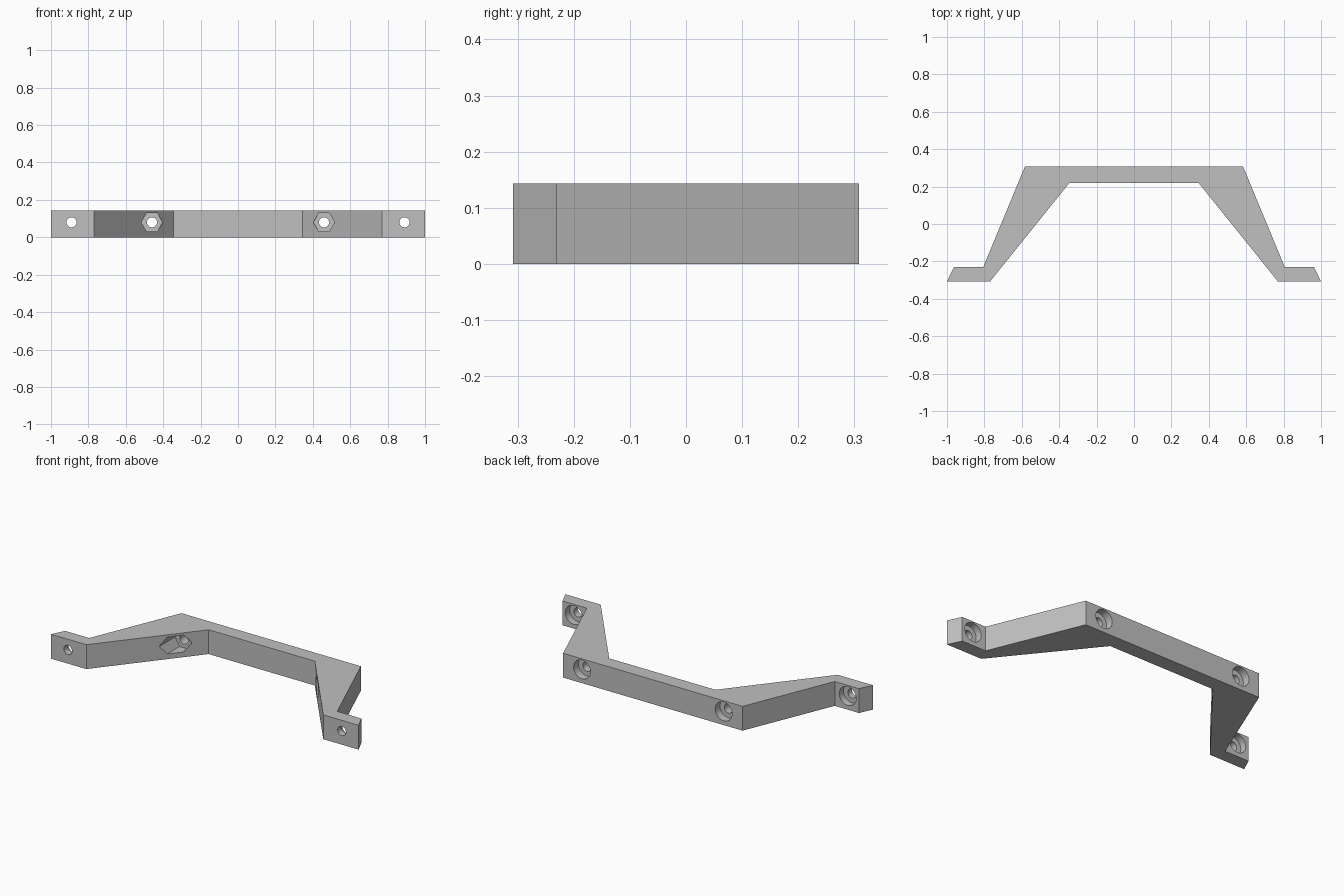
import bpy, bmesh
from math import pi
from mathutils import Matrix

cube = bpy.data.objects.get("Cube")
if cube:
    bpy.data.objects.remove(cube, do_unlink=True)

HEIGHT = 0.143
HOLE_Z = 0.08

grey = bpy.data.materials.new("plain_grey")
grey.use_nodes = True
colour = (0.53, 0.53, 0.53, 1)
grey.diffuse_color = colour
grey.node_tree.nodes["Principled BSDF"].inputs["Base Color"].default_value = colour


def make_object(name, bm):
    bmesh.ops.recalc_face_normals(bm, faces=bm.faces)
    mesh = bpy.data.meshes.new(name)
    bm.to_mesh(mesh)
    bm.free()
    mesh.materials.append(grey)
    obj = bpy.data.objects.new(name, mesh)
    bpy.context.collection.objects.link(obj)
    return obj


# Bracket body: mirrored half outline, extruded upward
half = [(0.345, 0.22), (0.77, -0.308), (1.0, -0.308),
        (0.963, -0.23), (0.806, -0.23), (0.583, 0.308)]
outline = half + [(-x, y) for x, y in reversed(half)]
bm = bmesh.new()
face = bm.faces.new([bm.verts.new((x, y, 0)) for x, y in outline])
top = bmesh.ops.extrude_face_region(bm, geom=[face])["geom"]
bmesh.ops.translate(bm, vec=(0, 0, HEIGHT),
                    verts=[v for v in top if isinstance(v, bmesh.types.BMVert)])
bracket = make_object("bracket", bm)


def cut(name, x, y0, y1, radius, sides=40):
    """Cut a round or hexagonal bore that runs along y."""
    bm = bmesh.new()
    spin = 0 if sides > 6 else pi / 2
    matrix = (Matrix.Translation((x, (y0 + y1) / 2, HOLE_Z))
              @ Matrix.Rotation(pi / 2, 4, 'X') @ Matrix.Rotation(spin, 4, 'Z'))
    bmesh.ops.create_cone(bm, cap_ends=True, segments=sides, radius1=radius,
                          radius2=radius, depth=y1 - y0, matrix=matrix)
    # Hexagon corners point sideways
    if sides == 6:
        middle = Matrix.Translation((x, 0, HOLE_Z))
        widest = max(v.co.x - x for v in bm.verts)
        if widest < radius * 0.95:
            bmesh.ops.transform(bm, verts=bm.verts, matrix=middle
                                @ Matrix.Rotation(pi / 6, 4, 'Y') @ middle.inverted())
    cutter = make_object(name, bm)
    cutter.hide_render = True
    modifier = bracket.modifiers.new(name, 'BOOLEAN')
    modifier.operation = 'DIFFERENCE'
    modifier.solver = 'EXACT'
    modifier.object = cutter
    return cutter


cutters = []
for side in (-1, 1):
    # Foot screw holes with counterbores behind
    cutters.append(cut("foot_hole", side * 0.89, -0.4, -0.1, 0.027))
    cutters.append(cut("foot_counterbore", side * 0.89, -0.27, -0.15, 0.055))
    # Bar screw holes, counterbores and hexagonal nut pockets
    cutters.append(cut("bar_hole", side * 0.46, -0.2, 0.4, 0.027))
    cutters.append(cut("bar_counterbore", side * 0.46, 0.263, 0.4, 0.055))
    cutters.append(cut("nut_pocket", side * 0.46, -0.2, 0.155, 0.057, 6))

# Bake the cuts and remove the cutters
bpy.ops.object.select_all(action='DESELECT')
bpy.context.view_layer.objects.active = bracket
bracket.select_set(True)
for modifier in list(bracket.modifiers):
    bpy.ops.object.modifier_apply(modifier=modifier.name)
for cutter in cutters:
    bpy.data.objects.remove(cutter, do_unlink=True)
bpy.ops.object.shade_smooth_by_angle(angle=pi / 6)
